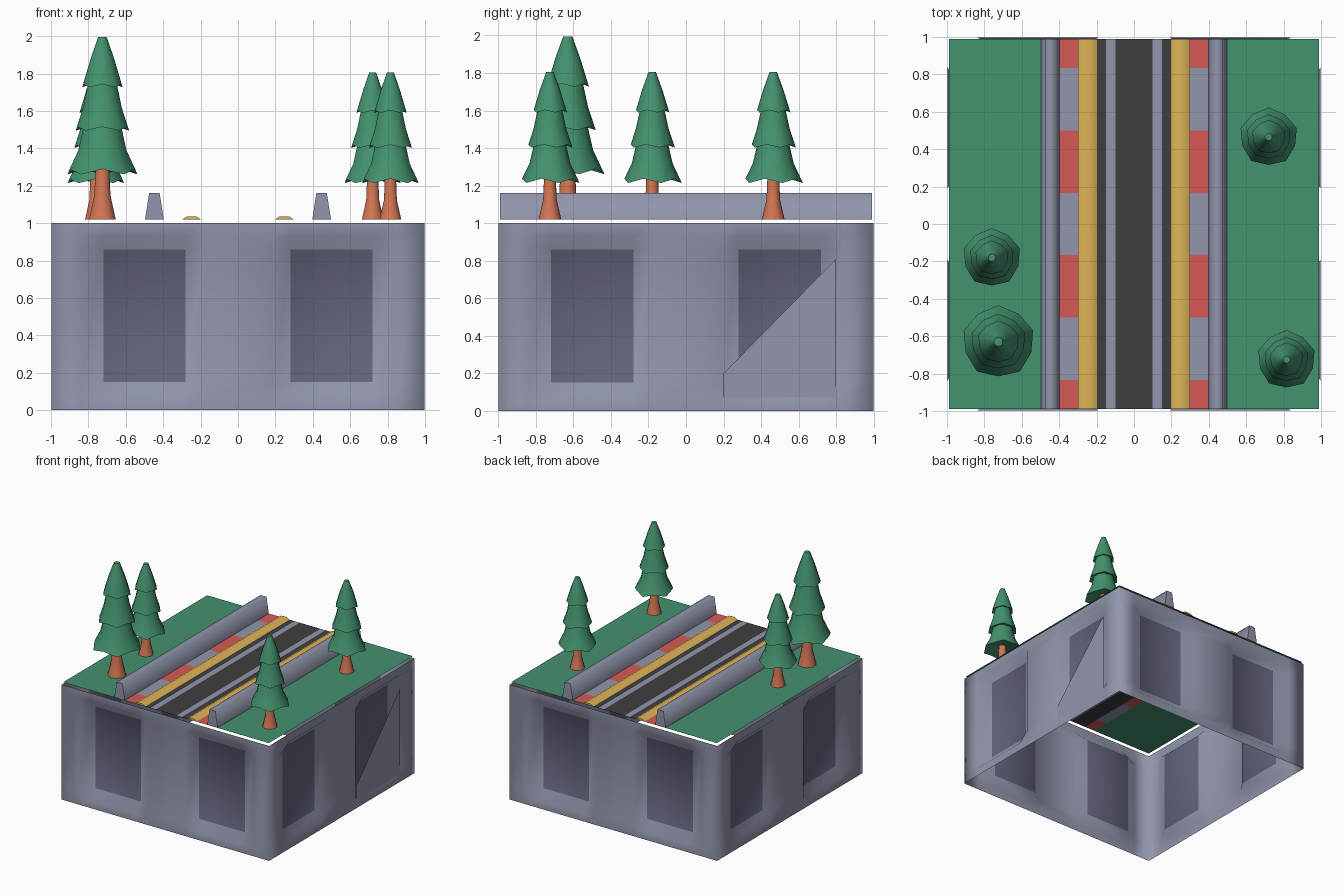
import bpy, bmesh, math
from mathutils import Matrix, Vector

if "Cube" in bpy.data.objects:
    bpy.data.objects.remove(bpy.data.objects["Cube"])


def srgb(r, g, b):
    f = lambda c: c / 12.92 if c <= 0.04045 else ((c + 0.055) / 1.055) ** 2.4
    return (f(r / 255), f(g / 255), f(b / 255), 1)


def material(name, *rgb):
    m = bpy.data.materials.new(name)
    m.diffuse_color = srgb(*rgb)
    m.use_nodes = True
    m.node_tree.nodes["Principled BSDF"].inputs["Base Color"].default_value = m.diffuse_color
    return m


GREY = material("concrete_grey", 146, 150, 172)
PANE = material("dark_panel_grey", 98, 100, 124)
GREEN = material("grass_green", 67, 146, 110)
RED = material("curb_red", 215, 90, 86)
YELLOW = material("rail_yellow", 224, 180, 88)
BLACK = material("asphalt", 62, 62, 62)
BROWN = material("trunk_brown", 212, 118, 84)


def make_object(name, bm, mats):
    me = bpy.data.meshes.new(name)
    bm.to_mesh(me)
    bm.free()
    for m in mats:
        me.materials.append(m)
    ob = bpy.data.objects.new(name, me)
    bpy.context.collection.objects.link(ob)
    return ob


def quad(bm, pts, mat=0):
    f = bm.faces.new([bm.verts.new(p) for p in pts])
    f.material_index = mat
    return f


W = 0.998      # wall half width
DEPTH = 0.065  # how far the dark panels sit back
DECK = 1.02    # height of the flat top

# Base walls: a grid with two sunken dark panels, turned four times and welded
cols = [-W, -0.84, -0.72, -0.28, -0.19, 0.19, 0.28, 0.72, 0.84, W]
rows = [0, 0.07, 0.15, 0.86, 0.93, 1]


def wall_point(i, j):
    sunk = i in (2, 3, 6, 7) and j in (2, 3)
    return Vector((cols[i], -W + (DEPTH if sunk else 0), rows[j]))


bm = bmesh.new()
for k in range(4):
    turn = Matrix.Rotation(k * math.pi / 2, 3, 'Z')
    for i in range(len(cols) - 1):
        for j in range(len(rows) - 1):
            corners = [(i, j), (i + 1, j), (i + 1, j + 1), (i, j + 1)]
            panel = i in (2, 6) and j == 2
            quad(bm, [turn @ wall_point(*c) for c in corners], int(panel)).smooth = True
bmesh.ops.remove_doubles(bm, verts=bm.verts, dist=1e-4)
make_object("base_walls", bm, [GREY, PANE])

# Flap covering the lower corner of one panel on the right wall
bm = bmesh.new()
quad(bm, [(1, 0.2, 0.07), (1, 0.8, 0.07), (1, 0.8, 0.81), (1, 0.2, 0.2)])
make_object("wall_flap", bm, [GREY])

# Flat deck: grass, striped curbs and road, mirrored in x
E = 0.99
curb = [-E, -5 / 6, -0.5, -1 / 6, 1 / 6, 0.5, 5 / 6, E]
strips = [(0.4, E, 0), (0.15, 0.3, 3), (0.1, 0.15, 2), (0, 0.1, 3)]
bm = bmesh.new()


def strip(x0, x1, y0, y1, mat):
    for a, b in ((x0, x1), (-x1, -x0)):
        quad(bm, [(a, y0, DECK), (b, y0, DECK), (b, y1, DECK), (a, y1, DECK)], mat)


for x0, x1, mat in strips:
    strip(x0, x1, -E, E, mat)
for n in range(7):
    strip(0.3, 0.4, curb[n], curb[n + 1], 2 if n % 2 else 1)
bmesh.ops.remove_doubles(bm, verts=bm.verts, dist=1e-4)
make_object("deck", bm, [GREEN, RED, GREY, BLACK])


# Long bars with a trapezoid section, smooth along the sides, one on each side
def bar(name, x, low, high, height, mat):
    for side, s in (("left", -1), ("right", 1)):
        bm = bmesh.new()
        prof = [(-low, 0), (low, 0), (high, height), (-high, height)]
        rings = [[bm.verts.new((s * x + px, y, DECK + pz)) for px, pz in prof] for y in (-E, E)]
        for a, b in ((1, 2), (2, 3), (3, 0)):
            bm.faces.new((rings[0][a], rings[1][a], rings[1][b], rings[0][b])).smooth = True
        for y in (-E, E):
            quad(bm, [(s * x + px, y, DECK + pz) for px, pz in (prof if y < 0 else prof[::-1])])
        make_object(f"{side}_{name}", bm, [mat])


bar("barrier", 0.447, 0.05, 0.028, 0.14, GREY)
bar("yellow_rail", 0.248, 0.05, 0.027, 0.015, YELLOW)


# Trees: lofted rings, with a zigzag hem on each tier
def loft(bm, rings, sides, cap_top=False):
    prev = None
    for r, z, wave in rings:
        ring = []
        for i in range(sides):
            t = 2 * math.pi * (i + 0.5) / sides
            k = wave * (1 if i % 2 else -1)
            q = r - k * 0.4
            ring.append(bm.verts.new((q * math.cos(t), q * math.sin(t), z + k)))
        if prev:
            for i in range(sides):
                j = (i + 1) % sides
                bm.faces.new((prev[i], prev[j], ring[j], ring[i])).smooth = True
        prev = ring
    if cap_top:
        bm.faces.new(prev)


TIERS = [
    [(0.19, 0.255, 0.014), (0.135, 0.37, 0), (0.105, 0.50, 0)],
    [(0.146, 0.485, 0.01), (0.108, 0.60, 0), (0.08, 0.73, 0)],
    [(0.11, 0.715, 0.008), (0.066, 0.86, 0), (0.024, 0.975, 0)],
]
UNDERSIDES = [[(0.04, 0.29, 0)], [(0.09, 0.50, 0)], [(0.07, 0.73, 0)]]


def tree(n, x, y, s):
    place = Matrix.Translation((x, y, DECK)) @ Matrix.Scale(s, 4)
    bm = bmesh.new()
    loft(bm, [(0.075, 0, 0), (0.068, 0.03, 0), (0.045, 0.13, 0), (0.038, 0.30, 0)], 10)
    make_object(f"tree_trunk_{n}", bm, [BROWN]).matrix_world = place
    bm = bmesh.new()
    for i, (under, t) in enumerate(zip(UNDERSIDES, TIERS)):
        loft(bm, under + t[:1], 10)
        loft(bm, t, 10, i == 2)
    make_object(f"tree_leaves_{n}", bm, [GREEN]).matrix_world = place


tree(1, -0.725, -0.63, 1.0)
tree(2, -0.76, -0.18, 0.806)
tree(3, 0.72, 0.465, 0.806)
tree(4, 0.815, -0.725, 0.806)
